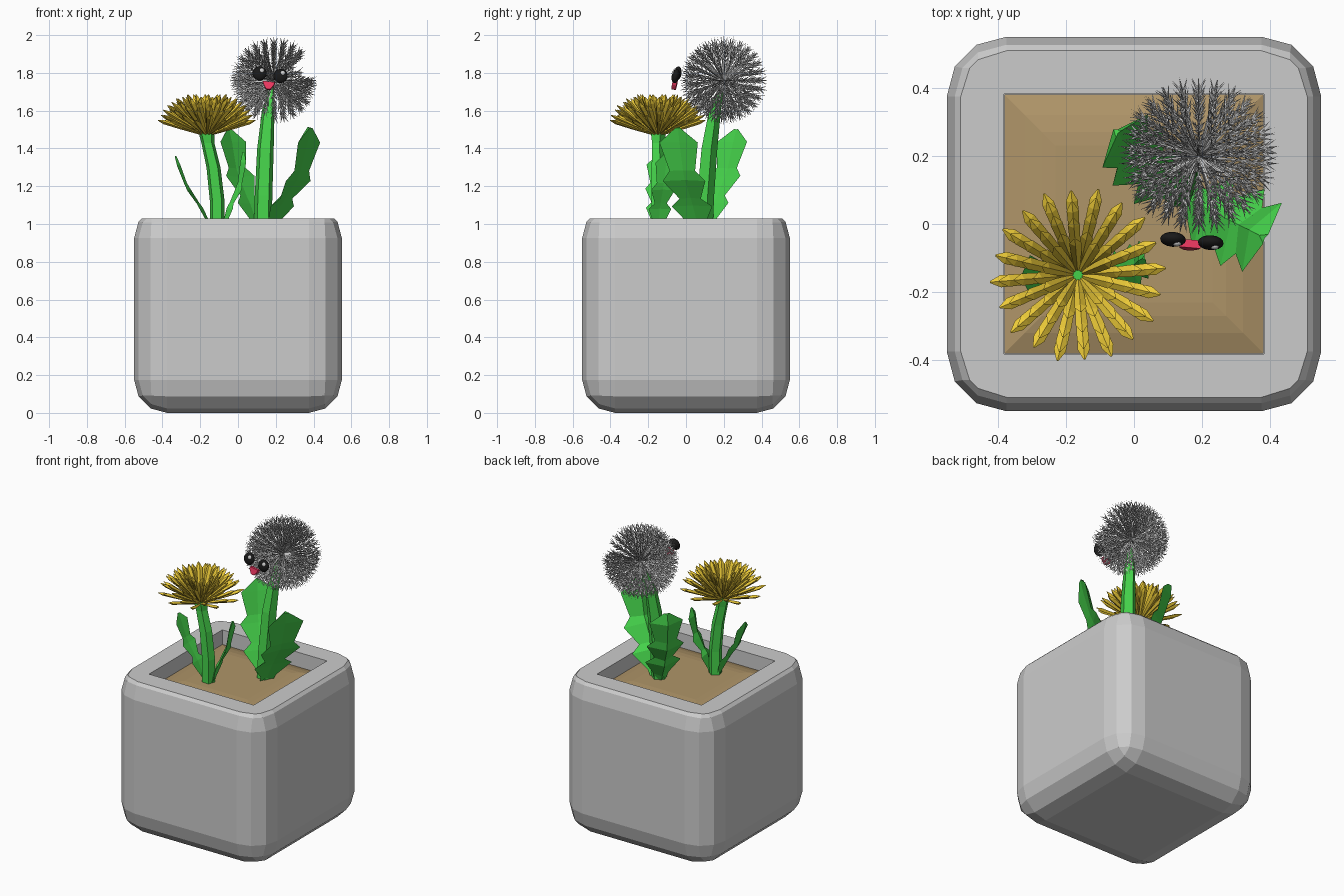
import bpy, bmesh, math, random
from mathutils import Vector, Matrix

if "Cube" in bpy.data.objects:
    bpy.data.objects.remove(bpy.data.objects["Cube"])

random.seed(4)
V = Vector


def mat(name, c):
    m = bpy.data.materials.new(name)
    m.diffuse_color = (*c, 1)
    m.use_nodes = True
    m.node_tree.nodes["Principled BSDF"].inputs["Base Color"].default_value = m.diffuse_color
    return m


GREEN = mat("green", (0.06, 0.65, 0.07))
GOLD = mat("gold", (0.85, 0.6, 0.04))
BROWN = mat("brown", (0.43, 0.3, 0.14))
BLACK = mat("black", (0.01, 0.01, 0.01))
WHITE = mat("white", (0.95, 0.95, 0.95))
RED = mat("red", (0.85, 0.04, 0.12))


def finish(bm, name, m=None):
    bmesh.ops.recalc_face_normals(bm, faces=bm.faces)
    me = bpy.data.meshes.new(name)
    bm.to_mesh(me)
    bm.free()
    ob = bpy.data.objects.new(name, me)
    bpy.context.collection.objects.link(ob)
    if m:
        me.materials.append(m)
    return ob


def loft(bm, rings):
    """Skin a closed tube through rings of equal vertex count."""
    vs = [[bm.verts.new(p) for p in r] for r in rings]
    n = len(vs[0])
    for a, b in zip(vs, vs[1:]):
        for i in range(n):
            j = (i + 1) % n
            bm.faces.new((a[i], a[j], b[j], b[i]))
    bm.faces.new(vs[0])
    bm.faces.new(vs[-1])


def box(size, centre):
    bm = bmesh.new()
    bmesh.ops.create_cube(bm, size=1)
    bmesh.ops.scale(bm, vec=size, verts=bm.verts)
    bmesh.ops.translate(bm, vec=centre, verts=bm.verts)
    return bm


# Pot: rounded cube, sliced flat on top, square hollow
bm = box((1.1, 1.1, 1.1), (0, 0, 0.55))
bmesh.ops.bevel(bm, geom=bm.edges[:], offset=0.175, segments=3, profile=0.5, affect='EDGES')
cut = bmesh.ops.bisect_plane(bm, geom=bm.verts[:] + bm.edges[:] + bm.faces[:],
                             plane_co=(0, 0, 1.03), plane_no=(0, 0, 1), clear_outer=True)
bmesh.ops.edgeloop_fill(bm, edges=[e for e in bm.edges if e.is_boundary])
pot = finish(bm, "pot")
cutter = finish(box((0.765, 0.765, 0.4), (0, 0, 1.06)), "pot_cutter")
cutter.hide_render = True
cutter.hide_viewport = True
mod = pot.modifiers.new("hollow", 'BOOLEAN')
mod.object, mod.operation, mod.solver = cutter, 'DIFFERENCE', 'EXACT'

# Soil: shallow mound
bm = bmesh.new()
loft(bm, [[(x * h, y * h, z) for x, y in ((-1, -1), (1, -1), (1, 1), (-1, 1))]
          for h, z in ((0.38, 0.87), (0.38, 0.935), (0.32, 0.955), (0.27, 0.965), (0.23, 0.968))])
finish(bm, "soil", BROWN)


# Stems: five-sided tapered tubes
def stem(name, pts):
    bm = bmesh.new()
    loft(bm, [[(x + r * math.cos(k * math.tau / 5 + 0.3), y + r * math.sin(k * math.tau / 5 + 0.3), z)
               for k in range(5)] for x, y, z, r in pts])
    finish(bm, name, GREEN)


stem("bloom_stem", [(-.11, -.15, .93, .042), (-.11, -.15, 1.12, .041), (-.13, -.15, 1.3, .039),
                    (-.16, -.15, 1.43, .036), (-.165, -.15, 1.47, .042), (-.165, -.15, 1.5, .03)])
stem("puff_stem", [(.13, .09, .93, .05), (.135, .1, 1.15, .049), (.145, .12, 1.4, .046),
                   (.16, .15, 1.6, .035), (.18, .185, 1.73, .012)])


# Leaves: serrated blades with a raised midrib
def leaf(name, path, side, width, thick):
    side = V(side).normalized()
    path = [V(p) for p in path]
    prof = [(0, .3), (.14, .4), (.34, .95), (.42, .5), (.62, 1), (.7, .6), (.9, .9), (1, .12)]
    rings = []
    for t, w in prof:
        f = t * (len(path) - 1)
        i = min(int(f), len(path) - 2)
        p = path[i].lerp(path[i + 1], f - i)
        n = side.cross((path[i + 1] - path[i]).normalized())
        e = side * w * width
        th = n * thick * (0.4 + 0.6 * w)
        rings.append([p - e + th * .6, p - th, p + e + th * .6, p + th * .3])
    bm = bmesh.new()
    loft(bm, rings)
    finish(bm, name, GREEN)


leaf("puff_leaf_right", [(.14, .08, .94), (.22, .04, 1.1), (.32, -.01, 1.26), (.38, -.04, 1.51)],
     (.5, .87, 0), .13, .03)
leaf("puff_leaf_left", [(.12, .1, .94), (.06, .15, 1.1), (-.01, .22, 1.27), (-.05, .27, 1.5)],
     (.65, .76, 0), .115, .03)
leaf("bloom_leaf_left", [(-.12, -.15, .94), (-.19, -.15, 1.08), (-.27, -.15, 1.2), (-.33, -.15, 1.36)],
     (0, 1, 0), .065, .012)
leaf("bloom_leaf_right", [(-.09, -.15, .94), (-.05, -.14, 1.08), (.005, -.12, 1.2), (.03, -.1, 1.38)],
     (-.25, 1, 0), .065, .012)

# Yellow bloom: stacked rings of pointed petals
bm = bmesh.new()
c = V((-.165, -.15, 1.465))
for row, (elev, length) in enumerate(((20, .272), (33, .27), (46, .26), (60, .245))):
    for k in range(20):
        a = k * math.tau / 20 + .08
        e = math.radians(elev + (4 if k % 2 else -2))
        d = V((math.cos(a) * math.cos(e), math.sin(a) * math.cos(e), math.sin(e)))
        s = V((-math.sin(a), math.cos(a), 0))
        n = d.cross(s)
        loft(bm, [[c + d * length * t + s * w, c + d * length * t + n * w * .6,
                   c + d * length * t - s * w, c + d * length * t - n * w * .6]
                  for t, w in ((.1, .006), (.55, .015), (.88, .018), (1, .003))])
finish(bm, "bloom_petals", GOLD)


# Seed puff: feathered spikes in rings about the x axis, with a gap on the right
def spike(bm, a, b, r):
    d = (b - a).normalized()
    s = d.orthogonal().normalized()
    u = d.cross(s)
    base = [bm.verts.new(a + (s * math.cos(q) + u * math.sin(q)) * r) for q in (0, 2.094, 4.189)]
    tip = bm.verts.new(b)
    bm.faces.new(base)
    for i in range(3):
        bm.faces.new((base[i], base[(i + 1) % 3], tip))


bm = bmesh.new()
c = V((.19, .2, 1.76))
R = .242
RINGS = 13
for i in range(RINGS):
    th = math.pi * (i + .5) / RINGS
    count = max(5, round(28 * math.sin(th)))
    for k in range(count):
        ph = k * math.tau / count
        d = V((math.cos(th), math.sin(th) * math.cos(ph), math.sin(th) * math.sin(ph)))
        lift = math.degrees(math.atan2(d.z, d.x))
        if 3 < lift < 38 and abs(d.y) < .7:
            continue
        s = d.orthogonal().normalized()
        spike(bm, c, c + d * R, .0055)
        for t, n in ((.55, 3), (.67, 4), (.79, 4)):
            for q in range(n):
                o = Matrix.Rotation(q * math.tau / n + t * 9, 3, d) @ s
                spike(bm, c + d * R * t, c + d * R * (t + .17) + o * .022, .004)
finish(bm, "seed_puff")

# Face: eyes with glints and an open mouth, tilted with the puff
FACE = Matrix.Translation((.17, -.05, 1.79)) @ Matrix.Rotation(math.radians(-5), 4, 'Z') \
    @ Matrix.Rotation(math.radians(7), 4, 'Y') @ Matrix.Rotation(math.radians(-12), 4, 'X')


def button(name, m, x, y, z, r, depth):
    bm = bmesh.new()
    bmesh.ops.create_uvsphere(bm, u_segments=16, v_segments=10, radius=1)
    bmesh.ops.transform(bm, matrix=FACE @ Matrix.Translation((x, y, z)) @ Matrix.Diagonal((r, depth, r, 1)),
                        verts=bm.verts)
    ob = finish(bm, name, m)
    ob.data.shade_smooth()


for side, x in (("left", -.056), ("right", .056)):
    button("eye_" + side, BLACK, x, 0, 0, .038, .021)
    button("glint_" + side, WHITE, x + .01, -.014, .014, .013, .009)

bm = bmesh.new()
arc = [(.031 * math.cos(a), .036 * math.sin(a)) for a in [-math.pi * k / 8 for k in range(9)]]
loft(bm, [[FACE @ V((x, y, z - .045 + (.006 if abs(x) > .02 else 0))) for x, z in arc] for y in (-.012, .012)])
finish(bm, "mouth", RED)
